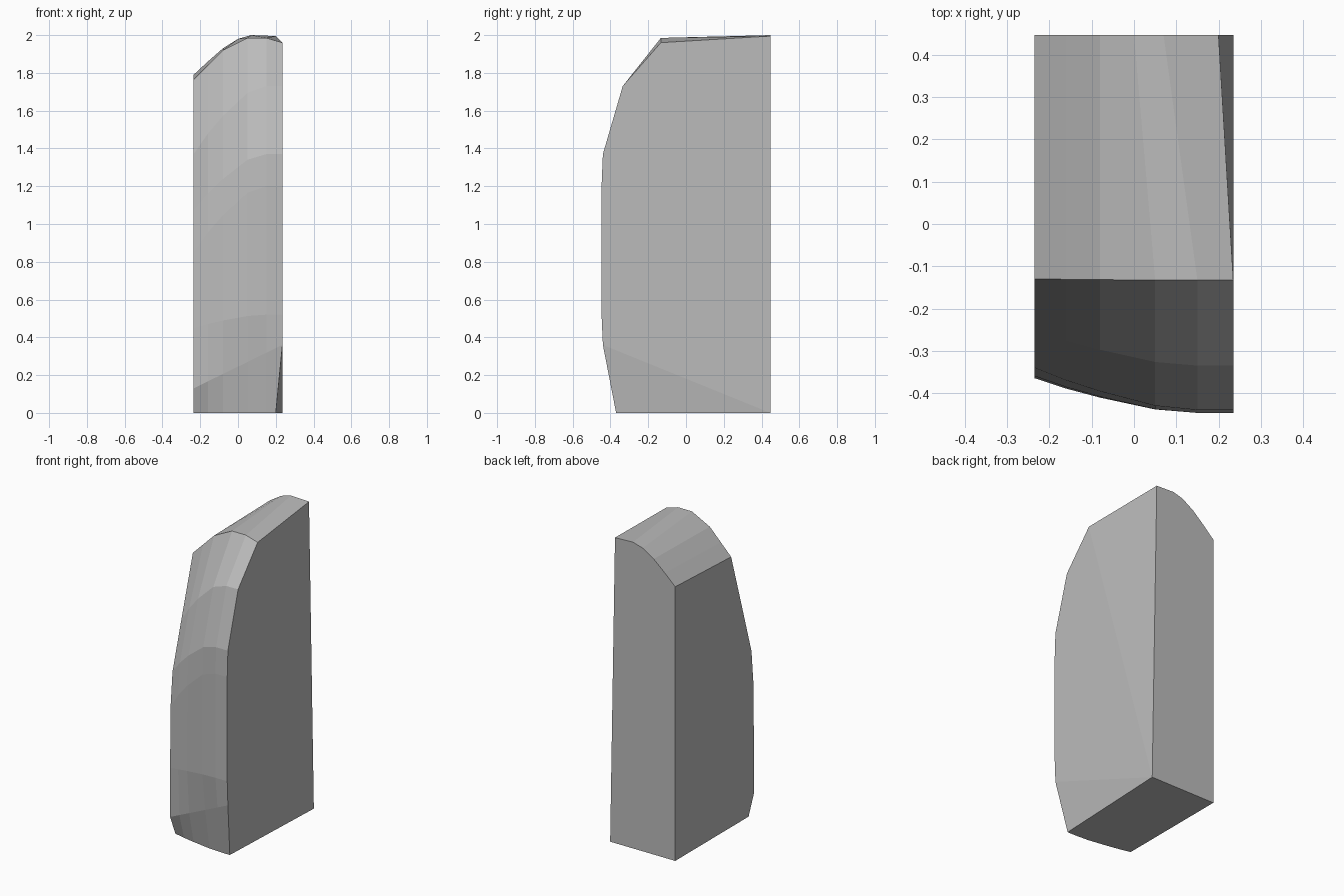
import bpy
import bmesh
from mathutils import Vector

if "Cube" in bpy.data.objects:
    bpy.data.objects.remove(bpy.data.objects["Cube"], do_unlink=True)

# Material
mat = bpy.data.materials.new("plain grey")
mat.use_nodes = True
grey = (0.5, 0.5, 0.5, 1)
mat.diffuse_color = grey
mat.node_tree.nodes["Principled BSDF"].inputs["Base Color"].default_value = grey

HALF, BACK = 0.235, 0.447

# Side profiles of the bulging front, top to bottom, as (y, z)
low_side = [(-0.13, 1.765), (-0.25, 1.37), (-0.34, 1.07), (-0.36, 0.85),
            (-0.365, 0.45), (-0.365, 0.13), (-0.31, 0)]
high_side = [(-0.133, 1.96), (-0.335, 1.73), (-0.44, 1.37), (-0.447, 1.2),
             (-0.447, 0.52), (-0.44, 0.36), (-0.37, 0)]

# Arched top, as (x, z), at the front rim and at the back
rim = [(-HALF, 1.765), (-0.16, 1.84), (-0.08, 1.92), (0.05, 1.985), (0.15, 1.985), (HALF, 1.96)]
crest = [(-HALF, 1.79), (-0.16, 1.86), (-0.08, 1.93), (0, 1.98), (0.07, 2), (0.2, 1.995)]
bulge = [0, 0.3, 0.56, 0.9, 1, 1]

bm = bmesh.new()


def vert(x, y, z):
    return bm.verts.new((x, y, z))


# Front columns: blend the low side into the high side
columns = []
for (x, top), w in zip(rim, bulge):
    column = []
    for i, (lo, hi) in enumerate(zip(low_side, high_side)):
        t = (x + HALF) / (2 * HALF) if i == 5 else w
        p = Vector(lo).lerp(Vector(hi), t)
        px = min(x, 0.2) if i == 6 else x
        column.append(vert(px, p.x, top if i == 0 else p.y))
    columns.append(column)

back_top = [vert(x, BACK, z) for x, z in crest]
low_foot, high_foot = vert(-HALF, BACK, 0), vert(HALF, BACK, 0)

# Front and arched top faces
for i in range(len(columns) - 1):
    a, b = columns[i], columns[i + 1]
    for j in range(len(a) - 1):
        bm.faces.new((a[j], a[j + 1], b[j + 1], b[j]))
    bm.faces.new((a[0], b[0], back_top[i + 1], back_top[i]))

# Flat back, base and sides
left, right = columns[-1], columns[0]
bm.faces.new(back_top + [high_foot, low_foot])
bm.faces.new([c[-1] for c in columns] + [high_foot, low_foot])
bm.faces.new(right + [low_foot, back_top[0]])
bm.faces.new(left[:-1] + [high_foot])
bm.faces.new((left[-2], left[-1], high_foot))
bm.faces.new((left[0], high_foot, back_top[-1]))
bmesh.ops.recalc_face_normals(bm, faces=bm.faces)

mesh = bpy.data.meshes.new("rounded_block")
bm.to_mesh(mesh)
bm.free()
mesh.materials.append(mat)
block = bpy.data.objects.new("rounded_block", mesh)
bpy.context.collection.objects.link(block)
